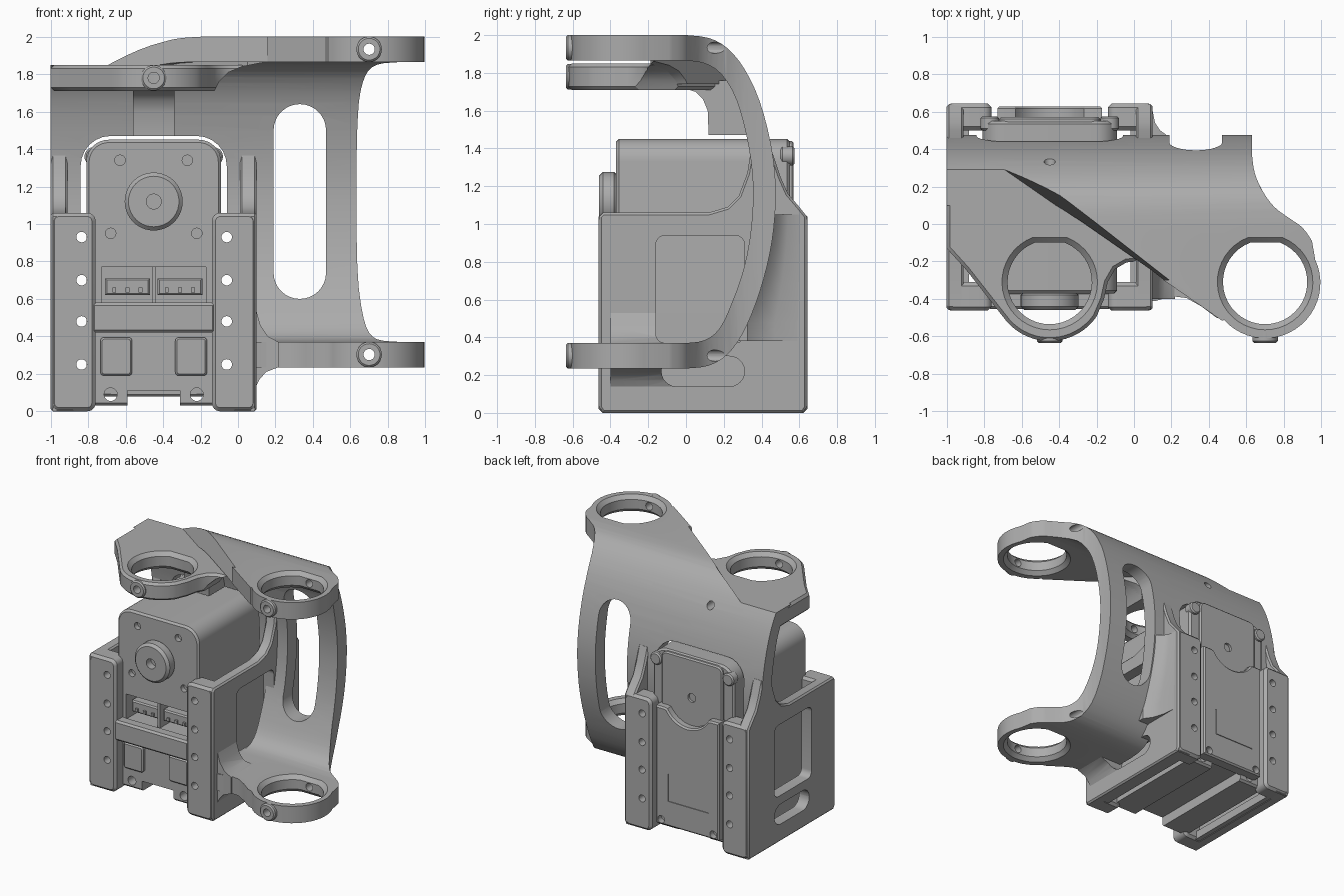
import bpy, bmesh, math
from mathutils import Vector

if "Cube" in bpy.data.objects:
    bpy.data.objects.remove(bpy.data.objects["Cube"])

mat = bpy.data.materials.new("mid grey")
mat.diffuse_color = (0.41, 0.41, 0.41, 1)
mat.use_nodes = True
mat.node_tree.nodes["Principled BSDF"].inputs["Base Color"].default_value = mat.diffuse_color


def arc(cx, cy, r, a0, a1, n=20):
    return [(cx + r * math.cos(math.radians(a0 + (a1 - a0) * i / n)),
             cy + r * math.sin(math.radians(a0 + (a1 - a0) * i / n))) for i in range(n + 1)]


def circle(cx, cy, r, n=28):
    return arc(cx, cy, r, 0, 360, n)[:-1]


def rrect(x0, z0, x1, z1, r, n=6):
    return (arc(x1 - r, z1 - r, r, 0, 90, n) + arc(x0 + r, z1 - r, r, 90, 180, n)
            + arc(x0 + r, z0 + r, r, 180, 270, n) + arc(x1 - r, z0 + r, r, 270, 360, n))


def spline(p, n=3):
    out = []
    for i in range(len(p) - 1):
        a, b, c, d = (Vector(p[max(0, min(len(p) - 1, i + k))]) for k in (-1, 0, 1, 2))
        for s in range(n):
            t = s / n
            out.append(tuple(0.5 * (2 * b + (c - a) * t + (2 * a - 5 * b + 4 * c - d) * t * t
                                    + (3 * b - a - 3 * c + d) * t ** 3)))
    return out + [p[-1]]


def loft(name, sections, axis, bevel=0):
    """Skin a list of (outline, position) sections along an axis."""
    place = {'x': lambda u, v, w: (w, u, v), 'y': lambda u, v, w: (u, w, v),
             'z': lambda u, v, w: (u, v, w)}[axis]
    bm = bmesh.new()
    rows = [[bm.verts.new(place(u, v, w)) for u, v in pts] for pts, w in sections]
    n = len(rows[0])
    caps = [bm.faces.new(rows[0]), bm.faces.new(rows[-1])]
    for lo, hi in zip(rows, rows[1:]):
        for i in range(n):
            j = (i + 1) % n
            bm.faces.new((lo[i], lo[j], hi[j], hi[i]))
    bmesh.ops.recalc_face_normals(bm, faces=bm.faces[:])
    if bevel:
        edges = [e for f in caps for e in f.edges]
        bmesh.ops.bevel(bm, geom=edges, offset=bevel, segments=1, affect='EDGES', profile=0.5)
    me = bpy.data.meshes.new(name)
    bm.to_mesh(me)
    bm.free()
    ob = bpy.data.objects.new(name, me)
    bpy.context.collection.objects.link(ob)
    me.materials.append(mat)
    return ob


def prism(name, pts, axis, a, b, bevel=0):
    return loft(name, [(pts, a), (pts, b)], axis, bevel)


def box(name, x0, x1, y0, y1, z0, z1, bevel=0):
    return prism(name, [(x0, z0), (x1, z0), (x1, z1), (x0, z1)], 'y', y0, y1, bevel)


def boolean(ob, *cutters, op='DIFFERENCE'):
    bpy.context.view_layer.objects.active = ob
    for c in cutters:
        m = ob.modifiers.new("cut", 'BOOLEAN')
        m.operation, m.object, m.solver = op, c, 'EXACT'
        bpy.ops.object.modifier_apply(modifier=m.name)
        bpy.data.objects.remove(c)


def pin(x, z, r, y0=-0.8, y1=0.8):
    return prism("cutter", circle(x, z, r, 20), 'y', y0, y1)


def ring_hole(x, z0, z1):
    """Flat-sided round hole with chamfered rims between heights z0 and z1."""
    def ring(g):
        return arc(x, -0.31, 0.225 + g, 111, 429, 36)
    return loft("cutter", [(ring(.06), z0 - .03), (ring(0), z0 + .03),
                           (ring(0), z1 - .03), (ring(.06), z1 + .03)], 'z')


# Curved shell: C section swept sideways, trimmed to the plan of each arm
outer = spline([(0, 2), (.12, 1.985), (.22, 1.93), (.31, 1.82), (.39, 1.65), (.45, 1.42), (.475, 1.2),
                (.465, .98), (.43, .78), (.37, .58), (.30, .42), (.22, .31), (.12, .25), (0, .235)])
inner = spline([(0, .37), (.1, .385), (.18, .45), (.25, .6), (.31, .78), (.345, .98), (.355, 1.2),
                (.33, 1.42), (.27, 1.65), (.19, 1.79), (.1, 1.85), (0, 1.865)])
c_section = [(-.8, 2)] + outer + [(-.8, .235), (-.8, .37)] + inner + [(-.8, 1.865)]
right_edge = arc(.7, -.315, .295, 222, 385, 22) + spline(
    [(.95, -.09), (.9, -.02), (.83, .03), (.75, .09), (.69, .17), (.645, .27), (.63, .37)]) + [(.63, .7)]

upper = prism("upper_shell", c_section, 'x', -1, 1.2)
boolean(upper, prism("trim", [(-1.1, .7), (-1.1, 0), (-.24, -.024), (.47, -.516)] + right_edge,
                     'z', 1.0, 2.2), op='INTERSECT')
# Sloped step down to the left arm
low_plan = [(-1.2, -.3), (.158, -.3), (-.72, .31), (-.8, .4), (-1.2, .4)]
top_plan = [(-1.2, -.3), (.193, -.3), (-.6, .32), (-.7, .4), (-1.2, .4)]
boolean(upper, loft("cutter", [(low_plan, 1.85), (top_plan, 2.02)], 'z'),
        prism("cutter", rrect(-.84, .3, -.06, 1.47, .16), 'y', -.2, .8),
        prism("cutter", rrect(.19, .6, .47, 1.64, .1399, 8), 'y', 0, .8),
        ring_hole(.7, 1.865, 2.0), pin(.7, 1.933, .03), pin(-.45, 1.78, .03))

lower = prism("lower_shell", c_section, 'x', .03, 1.2)
boolean(lower, prism("trim", [(.02, .7), (.02, -.41), (.12, -.41), (.2, -.385), (.28, -.395),
                              (.36, -.44), (.44, -.50)] + right_edge, 'z', .1, 1.0), op='INTERSECT')
boolean(lower, prism("cutter", rrect(.19, .6, .47, 1.64, .1399, 8), 'y', 0, .8),
        ring_hole(.7, .235, .37), pin(.7, .303, .03))

# Lower left arm at the top, with the rib under the diagonal step


def underside_cut():
    return prism("cutter", [(-.13, 1.6), (-.13, 1.7), (-.1, 1.76), (-.05, 1.81), (.02, 1.84), (.12, 1.86),
                            (.3, 1.86), (.3, 1.6)], 'y', -.6, .22)


left_arm = prism("left_arm", [(-1, .25), (-1, -.13), (-.9, -.24)] + arc(-.45, -.32, .305, 222, 325, 16)
                 + [(-.16, -.40), (-.14, -.31), (-.1, -.24), (-.04, -.205), (.06, -.195), (-.45, .25)],
                 'z', 1.71, 1.849, .018)
boolean(left_arm, ring_hole(-.45, 1.71, 1.849), pin(-.45, 1.78, .03, -.8, -.2), underside_cut())
rib = prism("step_rib", [(-.5, .2), (.05, -.188), (.13, -.17), (-.40, .22)], 'z', 1.74, 1.88)
boolean(rib, underside_cut())
# Block under the arm, faired into the shell
prism("shell_boss", [(0, 1.715), (.05, 1.7), (.09, 1.66), (.115, 1.6), (.12, 1.47), (.39, 1.47), (.36, 1.6),
                     (.26, 1.76), (0, 1.76)], 'x', -.56, -.34)

# Screw bosses on the ring fronts
for x, z in ((-.45, 1.78), (.7, 1.933), (.7, .303)):
    boss = prism("ring_boss", circle(x, z, .068), 'y', -.635, -.57, .01)
    boolean(boss, pin(x, z, .03))

# Cage side walls with window and slot
wall = [(-.44, 0), (.62, 0), (.64, .03), (.64, 1.04), (.60, 1.09), (.54, 1.16), (.5, 1.25), (.46, 1.37),
        (.34, 1.37), (.325, 1.27), (.28, 1.15), (.22, 1.09), (.12, 1.06), (-.44, 1.06), (-.46, 1.04), (-.46, .03)]


def windows(x0, x1):
    return (prism("cutter", rrect(-.16, .37, .31, .94, .05), 'x', x0, x1),
            prism("cutter", rrect(-.13, .14, .31, .30, .0799), 'x', x0, x1))


for side, x0, x1 in (("left", -1, -.91), ("right", .01, .1)):
    w = prism(side + "_wall", wall, 'x', x0, x1, .012)
    boolean(w, *windows(x0 - .1, x1 + .1))

# Cage corner posts with four screw holes each, and bottom rails
for side, x0, x1, hx in (("left", -1, -.76, -.835), ("right", -.14, .1, -.06)):
    for end, y0, y1 in (("front", -.462, -.31), ("back", .5, .642)):
        post = prism(f"{side}_{end}_post", rrect(x0, 0, x1, 1.06, .045), 'y', y0, y1, .02)
        boolean(post, *[pin(hx, z, .028) for z in (.25, .48, .70, .93)])
    rail = (-.99, -.88) if side == "left" else (-.02, .09)
    box(side + "_rail", *rail, -.45, .63, .004, .07)
box("front_crossbar", -.78, -.12, -.455, -.36, .42, .58, .015)

# Fillet joining the lower arm to the cage
fillet = prism("arm_fillet", [(.08, .1), (.115, .17), (.15, .21), (.22, .237), (.22, .368), (.16, .4), (.12, .46),
                              (.08, .6)], 'y', -.40, .12)
boolean(fillet, *windows(.0, .4))
# Fairing joining the shell to the back post


def shell_y(z):
    y = next((a[0] + (b[0] - a[0]) * (a[1] - z) / (a[1] - b[1])
              for a, b in zip(outer, outer[1:]) if a[1] >= z >= b[1]), .2)
    return max(y, .33)


def fairing(z):
    y = shell_y(z)
    d = .61 - y
    return [(.08, .62), (.098, .61), (.112, y + .5 * d), (.14, y + .2 * d), (.185, y - .004), (.185, y - .05), (.08, y - .05)]


loft("shell_fairing", [(fairing(z), z) for z in (.38, .48, .58, .68, .78, .88, .98, 1.05)], 'z')

# Motor body: rounded case with connector recess and a channel underneath
body = prism("motor_body", arc(-.21, 1.33, .12, 0, 90, 8) + arc(-.69, 1.33, .12, 90, 180, 8)
             + [(-.81, .03), (-.09, .03)], 'y', -.37, .55, .015)
boolean(body, box("cutter", -.73, -.17, -.5, -.22, .57, .77), box("cutter", -.59, -.31, -.6, .7, -.1, .11),
        *[pin(x, z, .028, -.5, -.33) for x, z in ((-.63, 1.34), (-.27, 1.34), (-.68, .95), (-.22, .95))],
        *[pin(x, .09, .035) for x in (-.68, -.22)])
box("connector_divider", -.46, -.44, -.36, -.2, .57, .77)
for x in (-.59, -.31):
    box("connector", x - .12, x + .12, -.33, -.2, .62, .71, .01)
    for k in (-.07, 0, .07):
        box("connector_pin", x + k - .01, x + k + .01, -.345, -.3, .635, .66)
for x in (-.65, -.25):
    prism("front_pad", rrect(x - .085, .19, x + .085, .395, .02), 'y', -.40, -.36, .01)

# Output hub
hub = prism("output_hub", circle(-.45, 1.12, .155, 40), 'y', -.46, -.36, .02)
boolean(hub, pin(-.45, 1.12, .04, -.6, -.40))

# Back plates: thin full-height plate, thicker lower cover with a scooped top
plate = prism("back_plate", rrect(-.72, .08, -.18, 1.44, .05), 'y', .53, .57, .01)
boolean(plate, pin(-.45, 1.13, .035, .5, .8))
cover = prism("back_cover", [(-.73, .08), (-.17, .08), (-.17, 1.02), (-.24, 1.02)]
              + arc(-.45, 1.12, .21, 330, 210, 14) + [(-.66, 1.02), (-.73, 1.02)], 'y', .53, .628, .012)
boolean(cover, box("cutter", -.64, -.28, .622, .7, .28, .29), box("cutter", -.29, -.28, .622, .7, .28, .5),
        *[pin(x, .12, .03, .58, .8) for x in (-.68, -.22)])
# Corner screws at the top of the back
for x in (-.77, -.13):
    prism("back_screw", circle(x, 1.36, .05, 20), 'y', .5, .575, .01)

# Smooth curved sides, keep edges sharp
for ob in bpy.data.objects:
    ob.select_set(ob.type == 'MESH')
bpy.context.view_layer.objects.active = body
bpy.ops.object.shade_smooth_by_angle(angle=math.radians(30))
